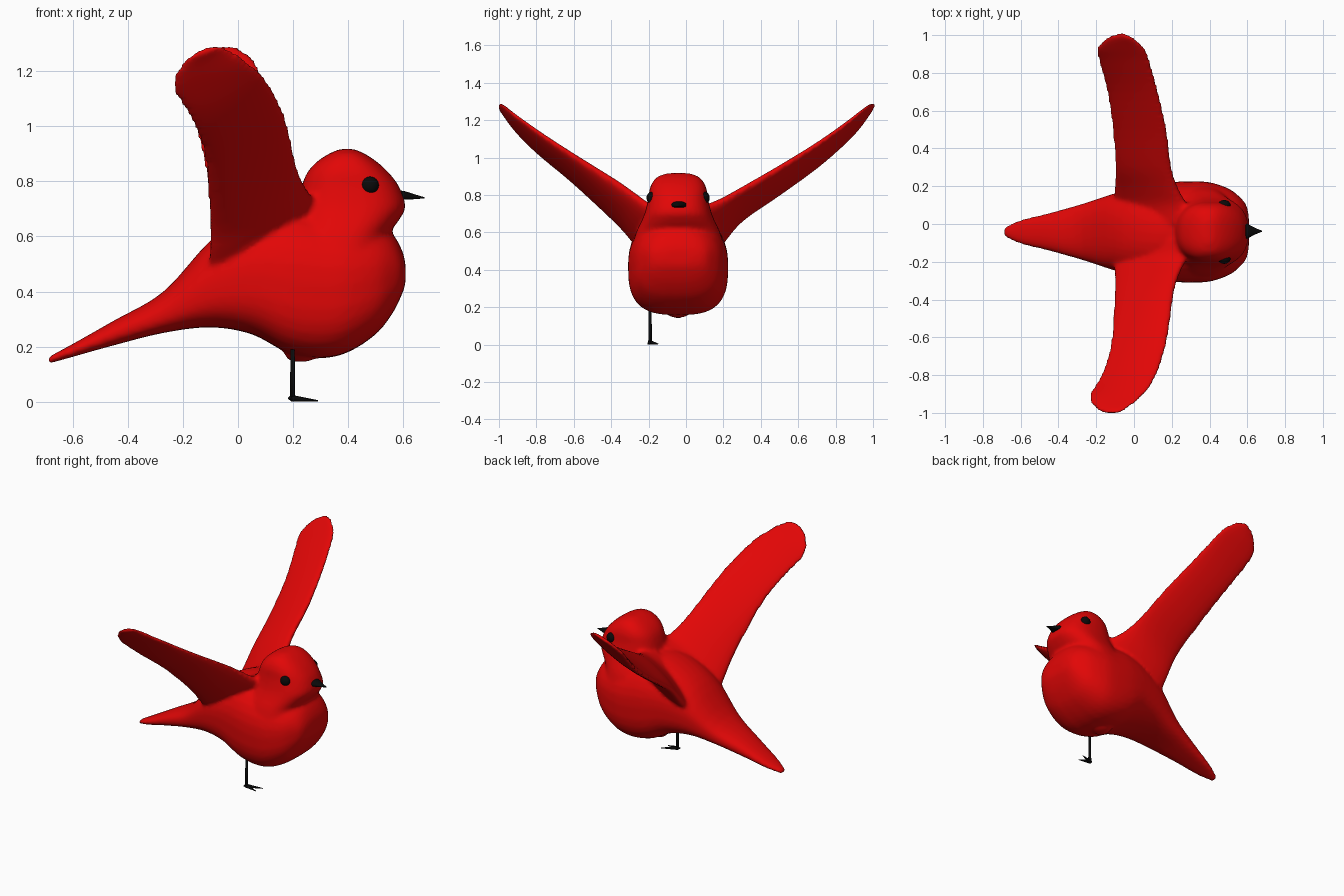
import bpy, bmesh, math
from mathutils import Vector

if "Cube" in bpy.data.objects:
    bpy.data.objects.remove(bpy.data.objects["Cube"])


def material(name, rgb):
    m = bpy.data.materials.new(name)
    m.diffuse_color = (*rgb, 1)
    m.use_nodes = True
    m.node_tree.nodes["Principled BSDF"].inputs["Base Color"].default_value = m.diffuse_color
    return m


RED = material("feather red", (0.76, 0.002, 0.002))
BLACK = material("soft black", (0.003, 0.003, 0.003))
MID = -0.042  # y of the body's centre plane


def smooth_rows(rows, steps=4):
    """Catmull-Rom interpolation between stations."""
    out = []
    for i in range(len(rows) - 1):
        p = [rows[max(0, min(len(rows) - 1, i + k))] for k in (-1, 0, 1, 2)]
        for s in range(steps):
            t = s / steps
            out.append([0.5 * (2 * b + (c - a) * t + (2 * a - 5 * b + 4 * c - d) * t * t
                               + (3 * b - a - 3 * c + d) * t ** 3)
                        for a, b, c, d in zip(*p)])
    out.append(list(rows[-1]))
    return out


def loft(bm, rows, place, upper=2.0, lower=None, tilt=0.0, n=32):
    """Loft superellipse rings; each row is (position, lo1, hi1, lo2, hi2).
    tilt slants the ring within its bounds, giving a thin pitched section."""
    rings = []
    thin = math.sqrt(1 - tilt * tilt)
    for pos, a0, a1, b0, b1 in smooth_rows(rows):
        ring = []
        for k in range(n):
            t = 2 * math.pi * k / n
            c, s = math.cos(t), math.sin(t)
            power = upper if s >= 0 or lower is None else lower
            u = math.copysign(abs(c) ** (2 / power), c)
            v = math.copysign(abs(s) ** (2 / power), s)
            v = tilt * u + thin * v
            ring.append(bm.verts.new(place(pos, (a0 + a1) / 2 + u * (a1 - a0) / 2,
                                           (b0 + b1) / 2 + v * (b1 - b0) / 2)))
        rings.append(ring)
    faces = [bm.faces.new(rings[0]), bm.faces.new(rings[-1])]
    for r, q in zip(rings, rings[1:]):
        for k in range(n):
            j = (k + 1) % n
            faces.append(bm.faces.new((r[k], r[j], q[j], q[k])))
    bmesh.ops.recalc_face_normals(bm, faces=faces)


def finish(name, bm, mat):
    me = bpy.data.meshes.new(name)
    bm.to_mesh(me)
    bm.free()
    me.materials.append(mat)
    for f in me.polygons:
        f.use_smooth = True
    ob = bpy.data.objects.new(name, me)
    bpy.context.collection.objects.link(ob)
    return ob


bm = bmesh.new()

# Torso and tail: x, half width, bottom, top
torso = [(-0.688, .025, .138, .163), (-0.6, .064, .163, .21), (-0.45, .10, .205, .295),
         (-0.27, .15, .25, .40), (-0.1, .205, .27, .585), (0.05, .24, .245, .68),
         (0.18, .262, .178, .715), (0.3, .268, .158, .70), (0.4, .263, .18, .68),
         (0.5, .23, .245, .65), (0.56, .185, .32, .61), (0.595, .14, .39, .55),
         (0.608, .08, .43, .50)]
loft(bm, [(x, MID - w, MID + w, b, t) for x, w, b, t in torso],
     lambda p, a, b: (p, a, b), 2.2, 3.0)

# Head and neck: z, back x, front x, half width
head = [(.42, .13, .57, .255), (.52, .16, .55, .247), (.60, .19, .545, .225),
        (.66, .20, .585, .197), (.71, .213, .608, .177), (.78, .23, .585, .160),
        (.83, .25, .548, .153), (.87, .285, .505, .136), (.90, .33, .46, .106),
        (.917, .37, .42, .055)]
loft(bm, [(z, x0, x1, MID - w, MID + w) for z, x0, x1, w in head],
     lambda p, a, b: (a, b, p), 2.5)

# Wings, front edge higher than rear: y, rear x, front x, lowest z, highest z
left_wing = [(0.0, -.11, .30, .36, .74), (.1, -.11, .28, .43, .75), (.19, -.105, .235, .525, .785),
             (.3, -.10, .20, .655, .845), (.5, -.115, .175, .795, .96), (.7, -.145, .13, .94, 1.083),
             (.85, -.185, .09, 1.07, 1.188), (.93, -.20, .06, 1.155, 1.25),
             (.985, -.15, .0, 1.23, 1.29), (1.01, -.09, -.04, 1.265, 1.297)]
right_wing = [(-.08, -.11, .30, .36, .74), (-.18, -.11, .28, .43, .75), (-.27, -.105, .24, .525, .81),
              (-.37, -.105, .212, .64, .88), (-.6, -.12, .18, .855, 1.023), (-.75, -.155, .14, .98, 1.12),
              (-.84, -.20, .10, 1.06, 1.182), (-.92, -.242, .04, 1.145, 1.24),
              (-.98, -.20, -.04, 1.225, 1.288), (-1.006, -.15, -.08, 1.262, 1.297)]
for wing in (left_wing, right_wing):
    loft(bm, wing, lambda p, a, b: (a, p, b), tilt=0.83)

# Small tuft under the belly
loft(bm, [(.145, .20, .25, -.07, -.02), (.16, .175, .28, -.10, .015), (.22, .15, .31, -.14, .05)],
     lambda p, a, b: (a, b, p))

body = finish("bird_body", bm, RED)
rem = body.modifiers.new("merge", 'REMESH')
rem.mode = 'VOXEL'
rem.voxel_size = 0.012
rem.use_smooth_shade = True
sm = body.modifiers.new("soften", 'SMOOTH')
sm.factor = 0.5
sm.iterations = 7

# Eyes
for name, side in (("left_eye", 1), ("right_eye", -1)):
    bm = bmesh.new()
    bmesh.ops.create_uvsphere(bm, u_segments=20, v_segments=12, radius=1)
    for v in bm.verts:
        v.co = Vector((.478 + v.co.x * .033, MID + side * .142 + v.co.y * .027, .785 + v.co.z * .032))
    finish(name, bm, BLACK)

# Beak: pointed, with a flatter underside
bm = bmesh.new()
loft(bm, [(.56, -.084, .008, .732, .768), (.60, -.076, .0, .733, .765),
          (.64, -.056, -.02, .735, .753), (.677, -.041, -.035, .738, .742)],
     lambda p, a, b: (p, a, b), 2.0, 4.0, n=16)
finish("beak", bm, BLACK)


def rod(name, start, end, r0, r1):
    a, b = Vector(start), Vector(end)
    bm = bmesh.new()
    bmesh.ops.create_cone(bm, cap_ends=True, segments=10, radius1=r0, radius2=r1, depth=(b - a).length)
    q = (b - a).to_track_quat('Z', 'Y')
    for v in bm.verts:
        v.co = q @ v.co + (a + b) / 2
    return finish(name, bm, BLACK)


# Single leg and its toes
rod("leg", (.198, -.192, .008), (.198, -.192, .19), .010, .008)
for i, tip in enumerate([(.29, -.15, .004), (.275, -.205, .004), (.182, -.202, .012)]):
    rod(f"toe_{i + 1}", (.195, -.192, .013), tip, .012, .002)
